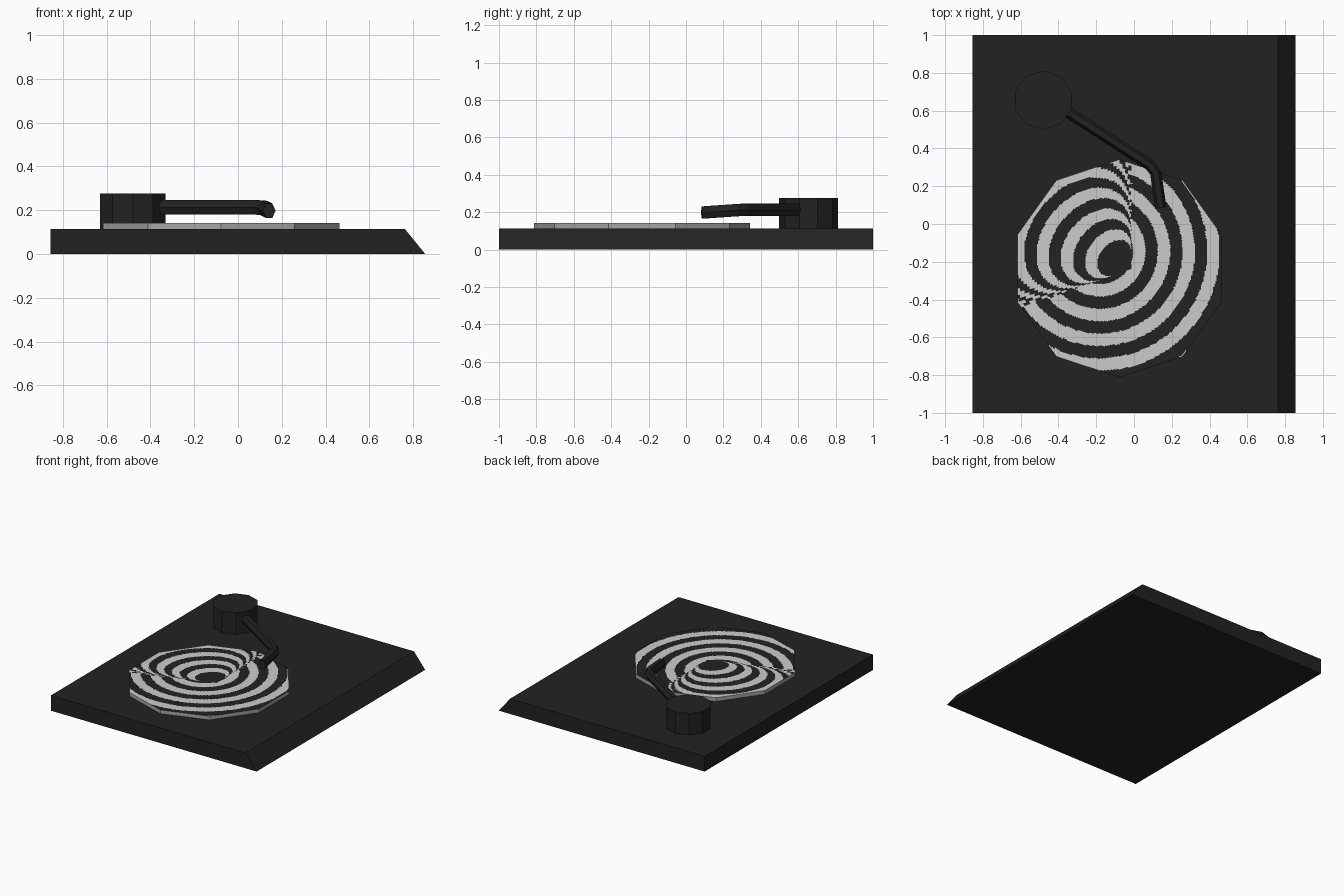
import bpy, bmesh, math
from mathutils import Vector

if "Cube" in bpy.data.objects:
    bpy.data.objects.remove(bpy.data.objects["Cube"])


def material(name, c):
    m = bpy.data.materials.new(name)
    m.diffuse_color = (c, c, c, 1)
    m.use_nodes = True
    m.node_tree.nodes["Principled BSDF"].inputs["Base Color"].default_value = m.diffuse_color
    return m


DARK = material("charcoal black", 0.016)
LIGHT = material("light grey", 0.60)
RIM = material("mid grey", 0.38)


def finish(bm, name, mats):
    bmesh.ops.recalc_face_normals(bm, faces=bm.faces)
    me = bpy.data.meshes.new(name)
    bm.to_mesh(me)
    bm.free()
    for m in mats:
        me.materials.append(m)
    ob = bpy.data.objects.new(name, me)
    bpy.context.collection.objects.link(ob)
    return ob


def loft(name, rings, mats):
    """Closed skin over a list of equal-length point rings."""
    bm = bmesh.new()
    rows = [[bm.verts.new(p) for p in ring] for ring in rings]
    n = len(rows[0])
    for a, b in zip(rows, rows[1:]):
        for i in range(n):
            j = (i + 1) % n
            bm.faces.new((a[i], a[j], b[j], b[i]))
    bm.faces.new(rows[0])
    bm.faces.new(rows[-1])
    return finish(bm, name, mats)


def decagon(cx, cy, rx, ry, z):
    return [(cx + rx * math.sin(k * math.pi / 5), cy + ry * math.cos(k * math.pi / 5), z)
            for k in range(10)]


# Base slab with a sloped right edge
profile = [(-0.855, 0), (0.855, 0), (0.762, 0.114), (-0.855, 0.114)]
loft("base", [[(x, y, z) for x, z in profile] for y in (-1, 1)], [DARK])

# Record: ten-sided disc whose top carries a swirl of eccentric rings
CX, CY, R, Z0, Z1 = -0.077, -0.235, 0.577, 0.112, 0.142


def swirl_is_light(x, y):
    a = -0.015 - x                             # distance left of the upright seam
    b = y + 0.238 + 0.35 * max(a, 0)           # distance above the lower seam
    if a > 0 and b > 0:                        # rings nested into the seam corner
        r = a + b - math.sqrt(2 * a * b)
        return r > 0.09 and ((r - 0.09) / 0.0645) % 1 < 0.5
    d = math.hypot(x + 0.18, y + 0.143)        # wide outer rings
    return d > 0.17 and ((d - 0.175) / 0.131) % 1 < 0.5


RINGS, SEGS = 84, 200
bm = bmesh.new()
corners = [Vector(p) for p in decagon(CX, CY, 0.985 * R, R, Z1)]
centre = Vector((CX, CY, Z1))
edge = []
for s in range(SEGS):
    k, t = divmod(s, SEGS // 10)
    edge.append(corners[k].lerp(corners[(k + 1) % 10], t / (SEGS // 10)))
rows = [[bm.verts.new(centre.lerp(p, q / RINGS)) for p in edge] for q in range(1, RINGS + 1)]
hub = bm.verts.new(centre)
low = [bm.verts.new((p.x, p.y, Z0)) for p in edge]
for s in range(SEGS):
    t = (s + 1) % SEGS
    bm.faces.new((hub, rows[0][s], rows[0][t]))
    for a, b in zip(rows, rows[1:]):
        f = bm.faces.new((a[s], a[t], b[t], b[s]))
        c = f.calc_center_median()
        f.material_index = int(swirl_is_light(c.x, c.y))
    bm.faces.new((rows[-1][s], rows[-1][t], low[t], low[s])).material_index = 2
bm.faces.new(low)
finish(bm, "record", [DARK, LIGHT, RIM])

# Pivot drum for the arm
loft("arm_pivot", [decagon(-0.48, 0.655, 0.157, 0.157, z) for z in (0.112, 0.276)], [DARK])

# Six-sided arm with a bent head that dips at the tip
path = [Vector(p) for p in ((-0.37, 0.605, 0.213), (0.08, 0.315, 0.213),
                            (0.115, 0.27, 0.211), (0.142, 0.085, 0.198))]
rings = []
for i, p in enumerate(path):
    d = path[min(i + 1, 3)] - path[max(i - 1, 0)]
    side = Vector((d.y, -d.x, 0)).normalized()
    ring = []
    for k in range(6):
        ang = k * math.pi / 3
        ring.append(p + side * (0.030 * math.cos(ang)) + Vector((0, 0, 0.038 * math.sin(ang))))
    rings.append(ring)
loft("tone_arm", rings, [DARK])
